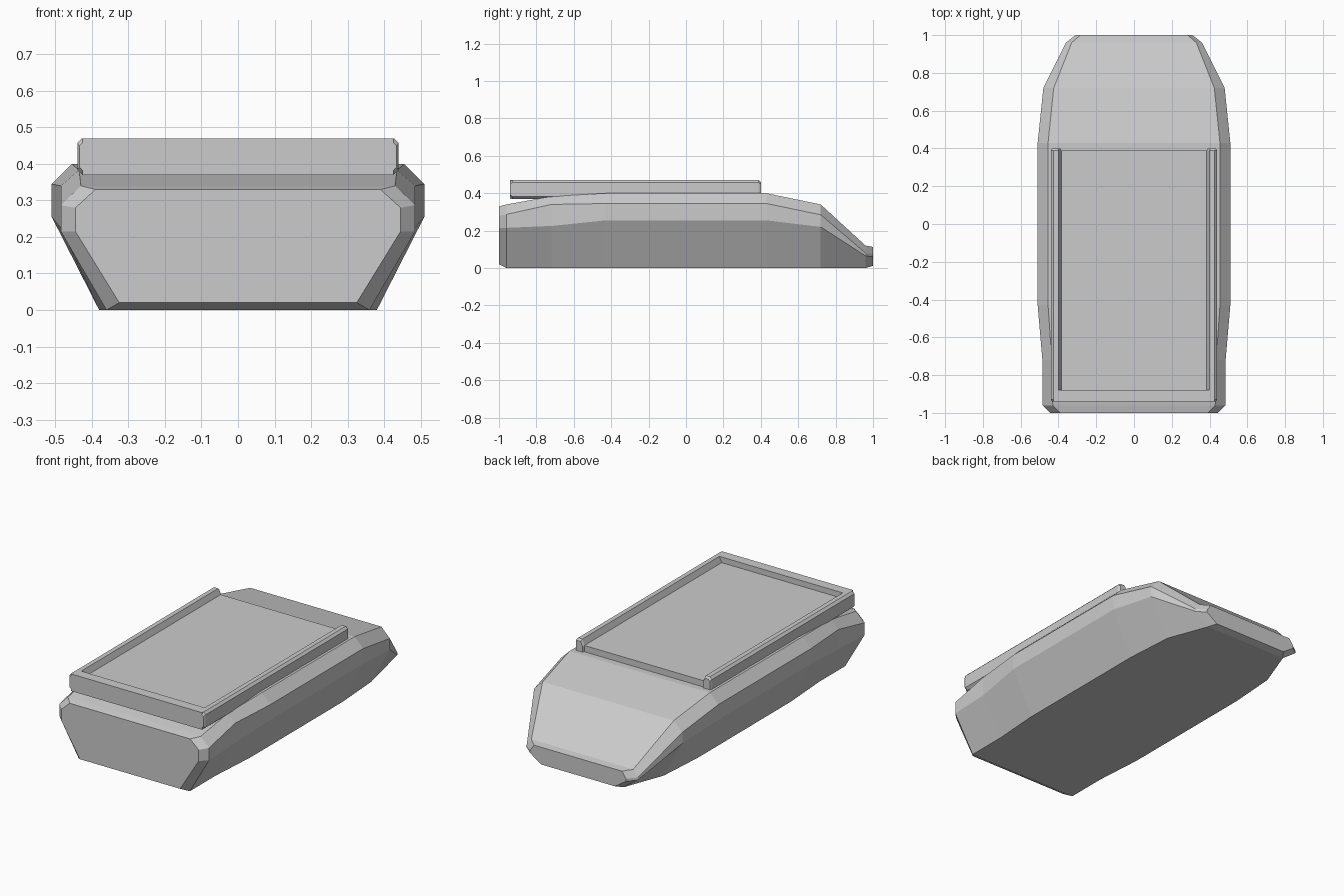
import bpy, bmesh

if "Cube" in bpy.data.objects:
    bpy.data.objects.remove(bpy.data.objects["Cube"])


def make_object(name, bm):
    bmesh.ops.recalc_face_normals(bm, faces=bm.faces)
    mesh = bpy.data.meshes.new(name)
    bm.to_mesh(mesh)
    bm.free()
    obj = bpy.data.objects.new(name, mesh)
    bpy.context.collection.objects.link(obj)
    return obj


def loft(name, rings):
    """Skin a list of closed rings of 3D points and cap both ends."""
    bm = bmesh.new()
    vs = [[bm.verts.new(p) for p in ring] for ring in rings]
    n = len(vs[0])
    for a, b in zip(vs, vs[1:]):
        for i in range(n):
            j = (i + 1) % n
            bm.faces.new((a[i], a[j], b[j], b[i]))
    bm.faces.new(vs[0])
    bm.faces.new(vs[-1])
    return make_object(name, bm)


def box(name, x, y, z):
    ring = lambda h: [(x[0], y[0], h), (x[1], y[0], h), (x[1], y[1], h), (x[0], y[1], h)]
    return loft(name, [ring(z[0]), ring(z[1])])


# Hull stations: y, then (half width, height) of bottom, lower side, upper side, top
stations = [
    (-1.00, (0.325, 0.02), (0.445, 0.215), (0.445, 0.28), (0.39, 0.33)),
    (-0.96, (0.36, 0.0), (0.485, 0.215), (0.485, 0.287), (0.43, 0.34)),
    (-0.72, (0.36, 0.0), (0.485, 0.225), (0.485, 0.34), (0.435, 0.383)),
    (-0.43, (0.38, 0.0), (0.51, 0.255), (0.51, 0.345), (0.455, 0.40)),
    (0.43, (0.38, 0.0), (0.51, 0.255), (0.51, 0.345), (0.455, 0.40)),
    (0.72, (0.36, 0.0), (0.48, 0.22), (0.48, 0.285), (0.425, 0.34)),
    (0.96, (0.27, 0.0), (0.36, 0.065), (0.36, 0.08), (0.33, 0.12)),
    (1.00, (0.24, 0.012), (0.31, 0.06), (0.31, 0.075), (0.285, 0.113)),
]
rings = []
for y, *half in stations:
    right = [(x, y, z) for x, z in half]
    rings.append(right + [(-x, y, z) for x, _, z in reversed(right)])
loft("hull", rings)

# Flat cargo bed floor and front wall
box("bed_floor", (-0.425, 0.425), (-0.93, 0.39), (0.37, 0.437))
box("bed_front_wall", (-0.425, 0.425), (-0.94, -0.88), (0.37, 0.47))

# Side rails: chamfered section with a sloped inner face and tapered ends
rail = [(0.385, 0.38), (0.425, 0.37), (0.44, 0.383), (0.44, 0.457),
        (0.427, 0.47), (0.40, 0.47), (0.385, 0.437)]
for side, label in ((1, "right"), (-1, "left")):
    def section(y, s):
        return [(side * (0.412 + (x - 0.412) * s), y, 0.42 + (z - 0.42) * s)
                for x, z in rail]
    loft(label + "_bed_rail",
         [section(-0.94, 0.8), section(-0.928, 1), section(0.388, 1), section(0.40, 0.8)])
